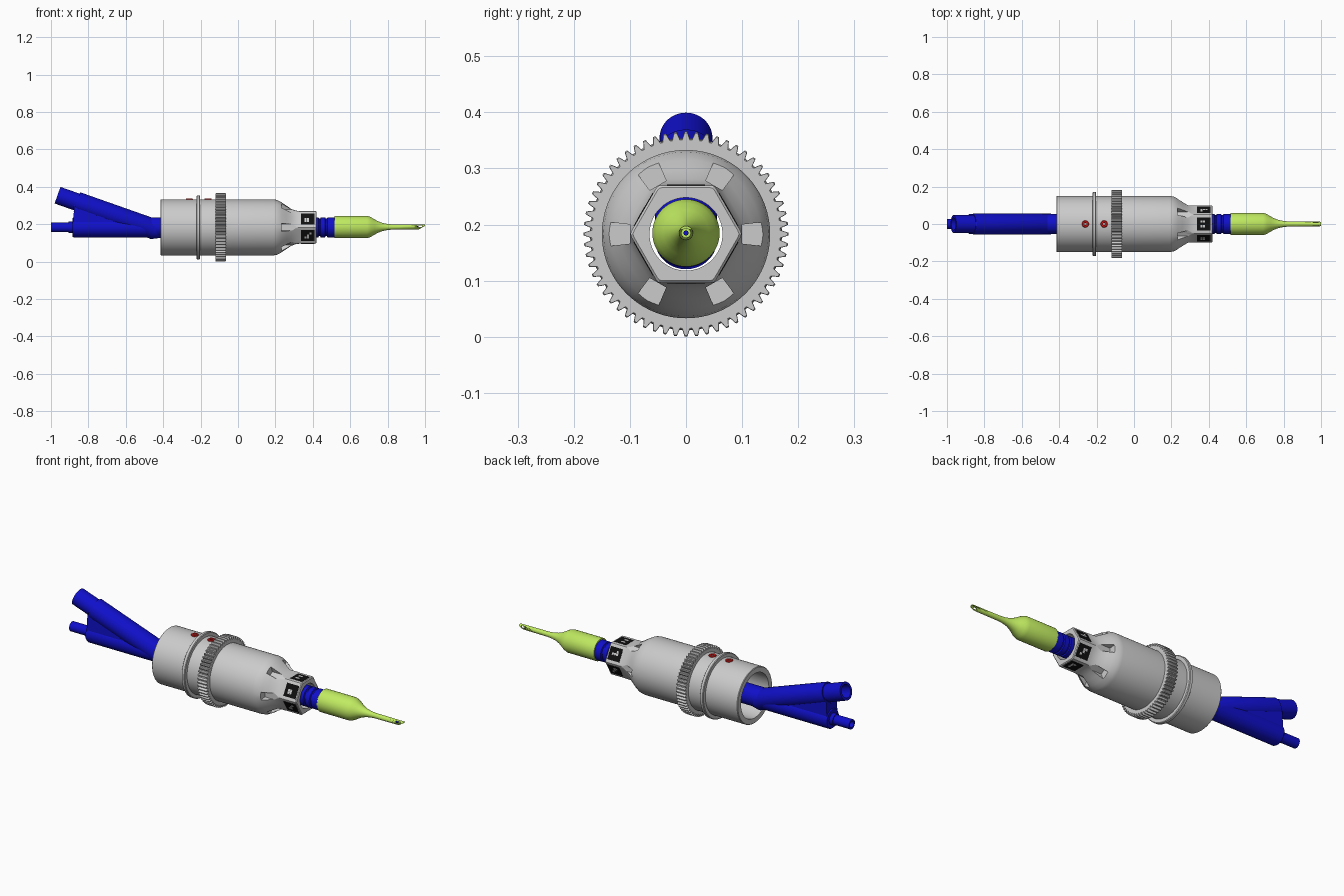
import bpy, bmesh, math, random
from mathutils import Matrix, Vector

if "Cube" in bpy.data.objects:
    bpy.data.objects.remove(bpy.data.objects["Cube"])

random.seed(4)
AXIS = Matrix.Translation((0, 0, 0.183))


def material(name, col):
    m = bpy.data.materials.new(name)
    m.diffuse_color = (*col, 1)
    m.use_nodes = True
    m.node_tree.nodes["Principled BSDF"].inputs["Base Color"].default_value = m.diffuse_color
    return m


BLUE = material("blue", (0.005, 0.005, 0.6))
GREEN = material("lime", (0.53, 0.83, 0.12))
RED = material("red", (0.7, 0.01, 0.01))
BLACK = material("black", (0.005, 0.005, 0.005))
WHITE = material("white", (0.85, 0.85, 0.85))


def finish(name, bm, mat=None, angle=30):
    bmesh.ops.recalc_face_normals(bm, faces=bm.faces)
    me = bpy.data.meshes.new(name)
    bm.to_mesh(me)
    bm.free()
    ob = bpy.data.objects.new(name, me)
    bpy.context.collection.objects.link(ob)
    if mat:
        me.materials.append(mat)
    bpy.ops.object.select_all(action='DESELECT')
    ob.select_set(True)
    bpy.context.view_layer.objects.active = ob
    bpy.ops.object.shade_smooth_by_angle(angle=math.radians(angle))
    return ob


def loft(name, stations, mat=None, n=64, closed=False, mx=AXIS):
    """Rings along x; each radius is a number or a function of the ring index."""
    bm = bmesh.new()
    rings = []
    for x, r in stations:
        f = r if callable(r) else (lambda i, r=r: r)
        ring = []
        for i in range(n):
            a = 2 * math.pi * i / n
            ring.append(bm.verts.new(mx @ Vector((x, f(i) * math.cos(a), f(i) * math.sin(a)))))
        rings.append(ring)
    pairs = list(zip(rings, rings[1:]))
    if closed:
        pairs.append((rings[-1], rings[0]))
    else:
        bm.faces.new(rings[0])
        bm.faces.new(rings[-1])
    for a, b in pairs:
        for i in range(n):
            j = (i + 1) % n
            bm.faces.new((a[i], a[j], b[j], b[i]))
    return finish(name, bm, mat)


def add_box(bm, lo, hi, mx, taper=1.0):
    """Box between two corners; taper widens the outer (top) side in y."""
    vs = [bm.verts.new(mx @ Vector((x, y * (taper if z == hi[2] else 1), z)))
          for x in (lo[0], hi[0]) for y in (lo[1], hi[1]) for z in (lo[2], hi[2])]
    for f in ((0, 1, 3, 2), (4, 6, 7, 5), (0, 4, 5, 1), (2, 3, 7, 6), (0, 2, 6, 4), (1, 5, 7, 3)):
        bm.faces.new([vs[i] for i in f])


def cut(ob, cutter):
    m = ob.modifiers.new("cut", 'BOOLEAN')
    m.operation, m.object, m.solver = 'DIFFERENCE', cutter, 'EXACT'
    bpy.ops.object.select_all(action='DESELECT')
    bpy.context.view_layer.objects.active = ob
    ob.select_set(True)
    bpy.ops.object.modifier_apply(modifier=m.name)
    bpy.data.objects.remove(cutter)


def around(deg):
    # local +z points radially outwards at the given angle from +y
    return AXIS @ Matrix.Rotation(math.radians(deg - 90), 4, 'X')


# Hollow body: round barrel blending into a hexagonal nose
N = 96


def blend(w, apothem=0.087):
    def f(i):
        a = (360 * i / N) % 60 - 30
        return (1 - w) * 0.15 + w * min(apothem / math.cos(math.radians(a)), apothem * 1.14)
    return f


taper = [(.19, 0), (.21, .06), (.235, .28), (.26, .55), (.285, .82), (.31, .96), (.33, 1), (.416, 1)]
body = loft("body", [(-.415, .147), (-.412, .15), (-.1, .15)] + [(x, blend(w)) for x, w in taper]
            + [(.42, blend(1, .083)), (.42, .065), (.24, .065), (.17, .12), (-.415, .12)],
            n=N, closed=True)

# Notches on the six ridges of the nose
bm = bmesh.new()
for k in range(6):
    add_box(bm, (.232, -.017, .1), (.325, .017, .17), around(60 * k), 1.5)
cut(body, finish("notch_cutter", bm))
bpy.context.view_layer.objects.active = body
bpy.ops.object.shade_smooth_by_angle(angle=math.radians(25))

# Toothed ring and plain collar
TOOTH = (1, 1, .5, 0, 0, 0, .5, 1)


def teeth(inset=0):
    return lambda i: 0.17 + 0.0125 * TOOTH[i % 8] - inset


loft("gear_ring", [(-.12, .145), (-.12, teeth(.002)), (-.117, teeth()), (-.068, teeth()),
                   (-.065, teeth(.002)), (-.065, .145)], n=480, closed=True)
loft("collar", [(-.222, .145), (-.222, .167), (-.219, .171), (-.205, .171), (-.202, .167),
                (-.202, .145)], n=96, closed=True)

# Marker plates on the hexagon faces
plates, cells = bmesh.new(), bmesh.new()
for k in range(6):
    mx = around(30 + 60 * k)
    add_box(plates, (.338, -.034, .08), (.41, .034, .0882), mx)
    for c in random.sample(range(9), 4):
        x, y = .356 + .0125 * (c % 3), -.018 + .0125 * (c // 3)
        add_box(cells, (x, y, .085), (x + .0115, y + .0115, .0888), mx)
finish("marker_plates", plates, BLACK)
finish("marker_cells", cells, WHITE)

# Red screws on top of the barrel, each with a socket
for k, x in enumerate((-.26, -.16)):
    mx = Matrix.Translation((x, 0, .183)) @ Matrix.Rotation(math.radians(-90), 4, 'Y')
    loft(f"screw_{k + 1}", [(.135, .019), (.152, .019), (.155, .016), (.155, .008), (.148, .006)],
         RED, 24, mx=mx)

# Blue straight tube running through the body, nozzle at the rear, grooves at the front
loft("main_tube", [(-.94, .017), (-1, .017), (-1, .026), (-.905, .026), (-.905, .031), (-.885, .031),
                   (-.885, .05), (-.88, .053), (.43, .053), (.433, .047), (.439, .047), (.442, .053),
                   (.466, .053), (.469, .047), (.475, .047), (.478, .053), (.53, .053)], BLUE)

# Blue angled branch with an open end
branch_mx = Matrix.Translation((-.965, 0, .355)) @ Matrix.Rotation(math.radians(19.4), 4, 'Y')
loft("branch_tube", [(.1, .034), (0, .034), (0, .047), (.11, .047), (.11, .053), (.113, .055),
                     (.55, .055), (.6, .03)], BLUE, mx=branch_mx)

# Web filling the fork
bm = bmesh.new()
outline = [(-.876, .30), (-.883, .17), (-.45, .17), (-.45, .19)]
base = bm.faces.new([bm.verts.new((x, -.045, z)) for x, z in outline])
ext = bmesh.ops.extrude_face_region(bm, geom=[base])
bmesh.ops.translate(bm, vec=(0, .09, 0), verts=[v for v in ext['geom'] if isinstance(v, bmesh.types.BMVert)])
finish("fork_web", bm, BLUE)

# Lime nose cone drawn out into a thin hollow tip
tip_mx = Matrix.Translation((0, 0, .185))
tip = loft("nose_tip", [(.515, .04), (.515, .058), (.518, .06), (.69, .06), (.71, .053), (.73, .041),
                        (.75, .030), (.775, .021), (.80, .016), (.83, .0135), (1, .0125),
                        (1, .008), (.85, .008)], GREEN, 48, mx=tip_mx)
bm = bmesh.new()
add_box(bm, (.957, -.03, .0), (.984, .03, .009), tip_mx)
slope = tip_mx @ Matrix.Translation((.965, 0, -.014)) @ Matrix.Rotation(math.radians(-30), 4, 'Y')
add_box(bm, (-.02, -.03, -.05), (.09, .03, 0), slope)
bmesh.ops.recalc_face_normals(bm, faces=bm.faces)
cut(tip, finish("tip_cutter", bm))
loft("inner_fibre", [(.84, .0045), (.965, .0045)], BLUE, 16, mx=tip_mx)
